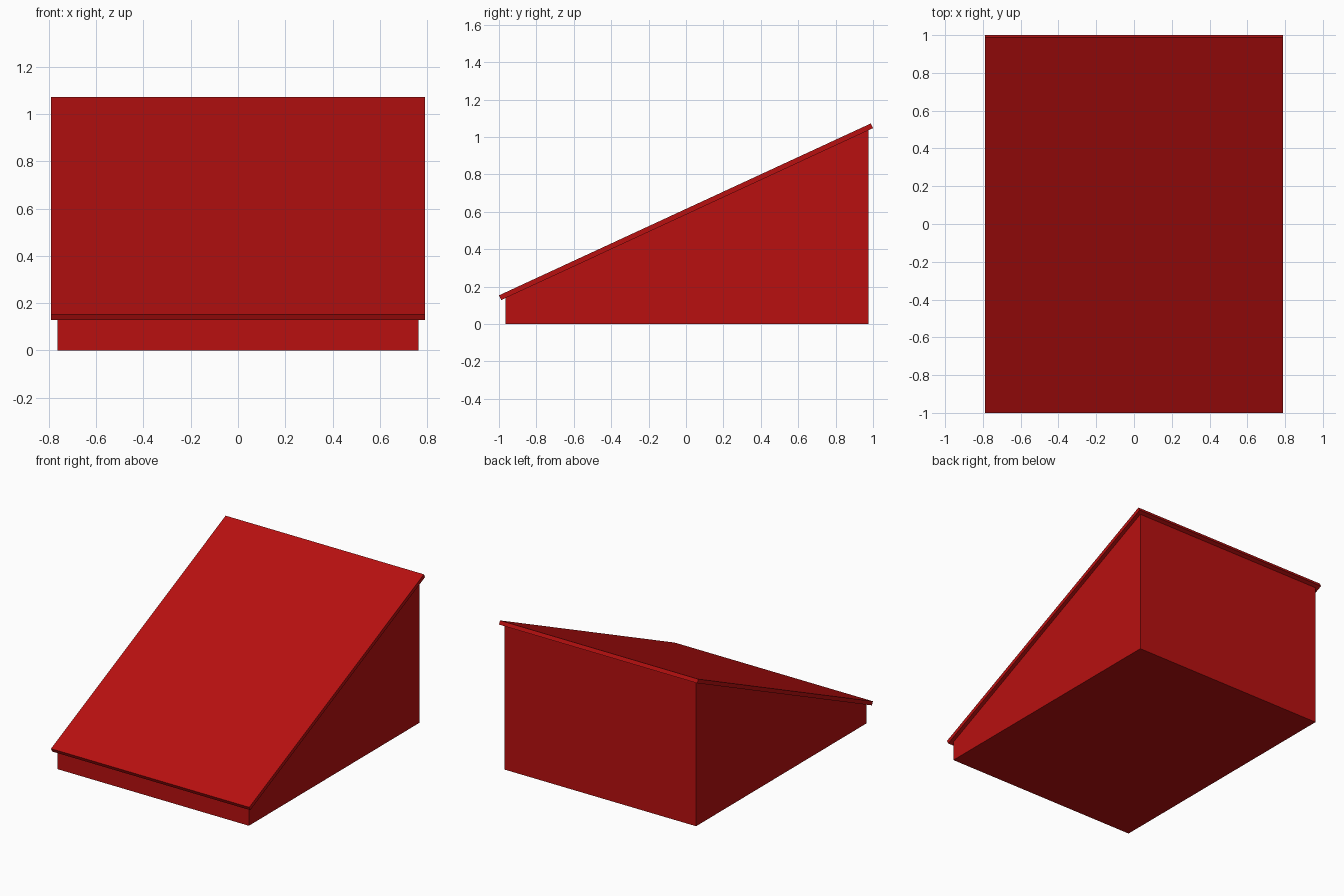
import bpy
import bmesh

cube = bpy.data.objects.get("Cube")
if cube:
    bpy.data.objects.remove(cube, do_unlink=True)

# Single red paint
red = bpy.data.materials.new("deep red")
red.use_nodes = True
colour = (0.48, 0.005, 0.005, 1)
red.diffuse_color = colour
red.node_tree.nodes["Principled BSDF"].inputs["Base Color"].default_value = colour


def extrude_profile(name, profile, half_width):
    """Extrude a closed (y, z) side profile across x."""
    bm = bmesh.new()
    face = bm.faces.new([bm.verts.new((-half_width, y, z)) for y, z in profile])
    result = bmesh.ops.extrude_face_region(bm, geom=[face])
    verts = [v for v in result["geom"] if isinstance(v, bmesh.types.BMVert)]
    bmesh.ops.translate(bm, verts=verts, vec=(2 * half_width, 0, 0))
    bmesh.ops.recalc_face_normals(bm, faces=bm.faces)
    mesh = bpy.data.meshes.new(name)
    bm.to_mesh(mesh)
    bm.free()
    mesh.materials.append(red)
    obj = bpy.data.objects.new(name, mesh)
    bpy.context.collection.objects.link(obj)
    return obj


# Wedge-shaped body, closed underneath
extrude_profile("wedge_body",
                [(-0.966, 0), (0.975, 0), (0.975, 1.038), (-0.966, 0.142)], 0.763)

# Thin sloping lid, overhanging on every side
extrude_profile("sloping_lid",
                [(-0.988, 0.128), (1.0, 1.047), (0.988, 1.072), (-1.0, 0.153)], 0.79)
